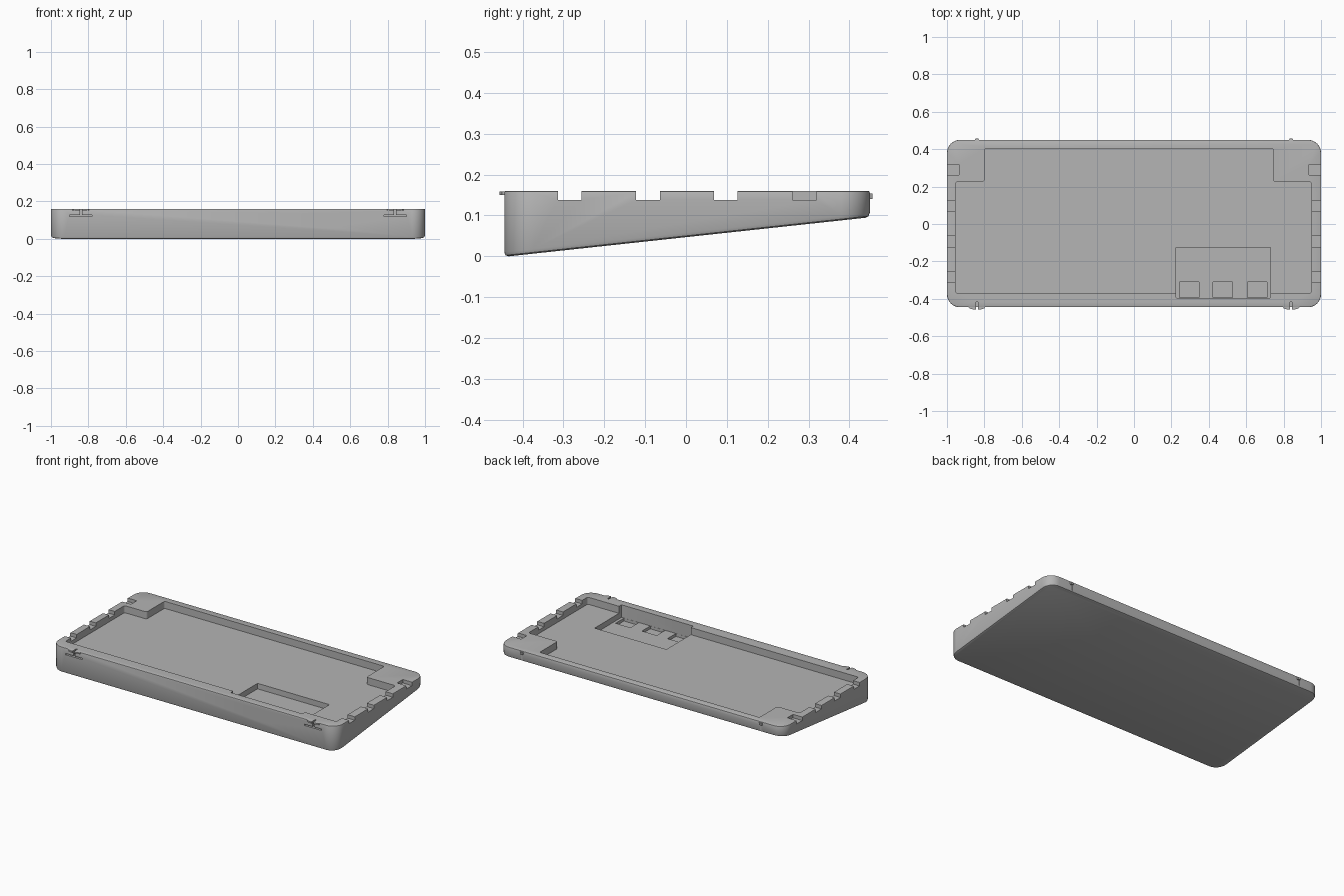
import bpy, bmesh, math

if "Cube" in bpy.data.objects:
    bpy.data.objects.remove(bpy.data.objects["Cube"], do_unlink=True)

grey = bpy.data.materials.new("plain_grey")
grey.use_nodes = True
grey.diffuse_color = (0.46, 0.46, 0.46, 1)
grey.node_tree.nodes["Principled BSDF"].inputs["Base Color"].default_value = (0.46, 0.46, 0.46, 1)

TOP = 0.16
FRONT, BACK = -0.445, 0.45
FLOOR = 0.115


def rect(x0, x1, y0, y1):
    return [(x0, y0), (x1, y0), (x1, y1), (x0, y1)]


def prism(name, outline, low, high, radius=0, segments=4, along_y=False):
    """Extrude an outline, rounding its upright corners."""
    bm = bmesh.new()
    face = bm.faces.new([bm.verts.new((a, b, low)) for a, b in outline])
    out = bmesh.ops.extrude_face_region(bm, geom=[face])
    for v in out["geom"]:
        if isinstance(v, bmesh.types.BMVert):
            v.co.z = high
    if radius:
        upright = [e for e in bm.edges if abs(e.verts[0].co.z - e.verts[1].co.z) > 1e-5]
        bmesh.ops.bevel(bm, geom=upright, offset=radius, segments=segments,
                        profile=0.5, affect='EDGES')
    if along_y:
        for v in bm.verts:
            v.co.y, v.co.z = v.co.z, v.co.y
    bmesh.ops.recalc_face_normals(bm, faces=bm.faces)
    mesh = bpy.data.meshes.new(name)
    bm.to_mesh(mesh)
    bm.free()
    mesh.materials.append(grey)
    obj = bpy.data.objects.new(name, mesh)
    bpy.context.collection.objects.link(obj)
    return obj


def activate(obj):
    bpy.ops.object.select_all(action='DESELECT')
    obj.select_set(True)
    bpy.context.view_layer.objects.active = obj


def cut(target, cutter):
    cutter.hide_render = True
    mod = target.modifiers.new("cut", 'BOOLEAN')
    mod.operation, mod.solver, mod.object = 'DIFFERENCE', 'EXACT', cutter
    activate(target)
    bpy.ops.object.modifier_apply(modifier=mod.name)
    bpy.data.objects.remove(cutter, do_unlink=True)


# Wedge-shaped case with rounded corners and softened rims
case = prism("case_tray", rect(-1, 1, FRONT, BACK), 0, TOP, 0.07, 8)
bm = bmesh.new()
bm.from_mesh(case.data)
for v in bm.verts:
    if v.co.z < 0.01:
        v.co.z = 0.108 * (v.co.y + 0.433)
bm.normal_update()
for direction, size in ((-1, 0.011), (1, 0.004)):
    cap = max(bm.faces, key=lambda f: f.normal.z * direction)
    bmesh.ops.bevel(bm, geom=list(cap.edges), offset=size, segments=2,
                    profile=0.5, affect='EDGES')
    bm.normal_update()
bm.to_mesh(case.data)
bm.free()

# Stepped main recess
recess = [(-0.955, -0.37), (0.95, -0.37), (0.95, 0.225), (0.745, 0.225),
          (0.745, 0.405), (-0.80, 0.405), (-0.80, 0.225), (-0.955, 0.225)]
cut(case, prism("recess_cutter", recess, FLOOR, 0.3, 0.012))

# Deeper electronics pit with three small pockets
cut(case, prism("pit_cutter", rect(0.225, 0.73, -0.395, -0.125), 0.08, 0.3, 0.004, 2))
for x in (0.295, 0.475, 0.66):
    cut(case, prism("pocket_cutter", rect(x - 0.052, x + 0.052, -0.394, -0.31), 0.062, 0.2))

# Connector opening: shallow outer surround and through slot
cut(case, prism("surround_cutter", rect(0.405, 0.55, 0.06, 0.136), -0.5, -0.42,
                0.01, along_y=True))
cut(case, prism("slot_cutter", rect(0.432, 0.525, 0.083, 0.112), -0.5, -0.36,
                0.006, along_y=True))

# Side notches, latch slots and rear grooves on both sides
for side in (-1, 1):
    for y in (-0.285, -0.093, 0.097, 0.29):
        inner = 0.935 if y > 0.2 else 0.94
        xs = sorted((side * inner, side * 1.1))
        cut(case, prism("notch_cutter", rect(*xs, y - 0.029, y + 0.029), 0.138, 0.3))
    c = side * 0.84
    cut(case, prism("latch_slot_cutter", rect(c - 0.06, c + 0.06, -0.5, -0.418), 0.118, 0.126))
    cut(case, prism("latch_gap_cutter", rect(c - 0.005, c + 0.005, -0.5, -0.418), 0.122, 0.3))
    cut(case, prism("rear_groove_cutter", rect(c - 0.006, c + 0.006, 0.446, 0.5), 0.08, 0.14))

activate(case)
bpy.ops.object.shade_smooth_by_angle(angle=math.radians(30))

# Split front latch lips and small rear nubs
for side, word in ((-1, "right"), (1, "left")):
    c = side * 0.84
    for half, place in ((-1, "inner"), (1, "outer")):
        h = half * side
        lip = [(c + h * 0.006, FRONT + 0.01), (c + h * 0.05, FRONT + 0.01),
               (c + h * 0.04, FRONT - 0.006), (c + h * 0.02, FRONT - 0.012),
               (c + h * 0.006, FRONT - 0.012)]
        prism(f"{word}_{place}_latch_lip", lip, 0.15, TOP - 0.001)
    nub = [(c - 0.014, BACK - 0.005), (c + 0.014, BACK - 0.005),
           (c + 0.008, BACK + 0.007), (c - 0.008, BACK + 0.007)]
    prism(f"{word}_rear_nub", nub, 0.14, 0.154)
